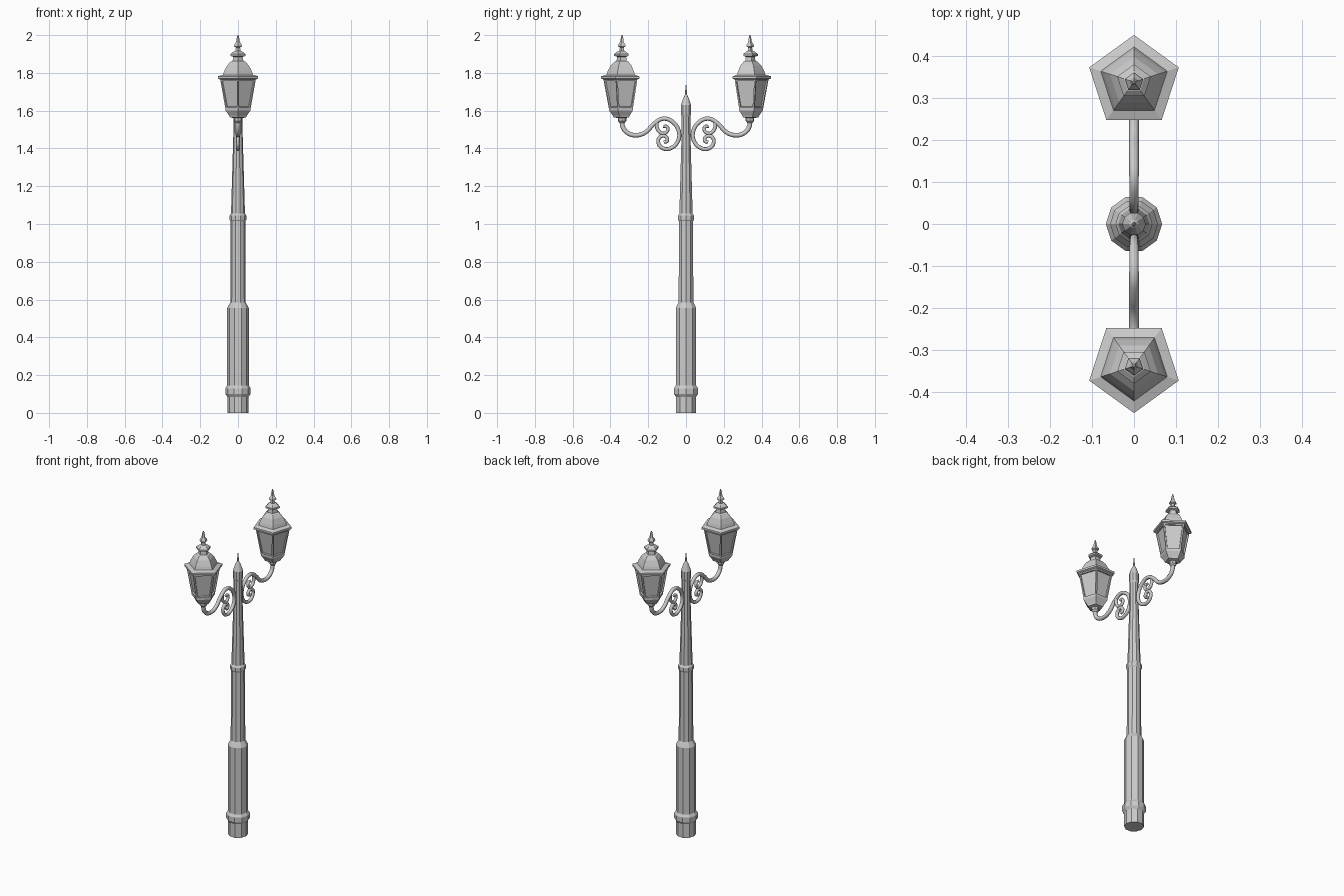
import bpy, bmesh, math
from mathutils import Vector

cube = bpy.data.objects.get("Cube")
if cube:
    bpy.data.objects.remove(cube, do_unlink=True)

metal = bpy.data.materials.new("grey_metal")
metal.use_nodes = True
grey = (0.6, 0.6, 0.6, 1)
metal.diffuse_color = grey
metal.node_tree.nodes["Principled BSDF"].inputs["Base Color"].default_value = grey


def finish(name, bm):
    bmesh.ops.recalc_face_normals(bm, faces=bm.faces)
    mesh = bpy.data.meshes.new(name)
    bm.to_mesh(mesh)
    bm.free()
    mesh.materials.append(metal)
    obj = bpy.data.objects.new(name, mesh)
    bpy.context.collection.objects.link(obj)
    return obj


def turned(name, profile, sides, angle=0, y=0, panes=False):
    """Stack polygon rings from (radius, height) pairs; panes sinks the tall faces."""
    bm = bmesh.new()
    rings = []
    for r, z in profile:
        turn = [angle + math.tau * i / sides for i in range(sides)]
        rings.append([bm.verts.new((r * math.cos(a), y + r * math.sin(a), z)) for a in turn])
    walls = []
    for low, high in zip(rings, rings[1:]):
        for i in range(sides):
            j = (i + 1) % sides
            walls.append(bm.faces.new((low[i], low[j], high[j], high[i])))
    bm.faces.new(rings[0][::-1])
    bm.faces.new(rings[-1])
    if panes:
        bmesh.ops.recalc_face_normals(bm, faces=bm.faces)
        tall = [f for f in walls if max(v.co.z for v in f.verts) - min(v.co.z for v in f.verts) > 0.1]
        bmesh.ops.inset_individual(bm, faces=tall, thickness=0.011)
        bmesh.ops.inset_individual(bm, faces=tall, thickness=0.002, depth=-0.008)
    return finish(name, bm)


def tube(name, points, side, radius, taper=1.0):
    """Sweep a round bar along a smooth path in the y-z plane."""
    curve = bpy.data.curves.new(name, "CURVE")
    curve.dimensions = "3D"
    curve.bevel_depth = radius
    curve.bevel_resolution = 2
    curve.use_fill_caps = True
    curve.resolution_u = 4
    spline = curve.splines.new("BEZIER")
    spline.bezier_points.add(len(points) - 1)
    for i, (p, (y, z)) in enumerate(zip(spline.bezier_points, points)):
        p.co = Vector((0, side * y, z))
        p.handle_left_type = p.handle_right_type = "AUTO"
        p.radius = 1 + (taper - 1) * i / (len(points) - 1)
    curve.materials.append(metal)
    obj = bpy.data.objects.new(name, curve)
    bpy.context.collection.objects.link(obj)


# Post with collars and a pointed tip
turned("post", [
    (.056, 0), (.056, .085), (.067, .1), (.067, .13), (.057, .145), (.057, .555),
    (.041, .585), (.039, 1.015), (.044, 1.022), (.044, 1.045), (.037, 1.055),
    (.024, 1.5), (.024, 1.57), (.028, 1.58), (.028, 1.63), (.012, 1.675),
    (.005, 1.685), (.005, 1.69), (.003, 1.735)], 10)

lantern = [(.02, 1.56), (.045, 1.565), (.05, 1.575), (.07, 1.602), (.07, 1.61),
           (.099, 1.765), (.112, 1.77), (.112, 1.782), (.084, 1.79)]
roof = [(.084, 1.788), (.076, 1.81), (.06, 1.84), (.04, 1.86), (.03, 1.863), (.026, 1.885),
        (.042, 1.89), (.042, 1.9), (.026, 1.912), (.014, 1.917), (.012, 1.935),
        (.023, 1.94), (.02, 1.95), (.011, 1.962), (.007, 1.985), (.003, 2)]

# Long bracket ending in a lower scroll, plus a small upper scroll
bracket = [(.338, 1.565), (.335, 1.515), (.31, 1.483), (.265, 1.47), (.215, 1.485),
           (.17, 1.53), (.12, 1.558), (.07, 1.54), (.038, 1.49), (.042, 1.44),
           (.075, 1.404), (.115, 1.398), (.145, 1.425), (.138, 1.46), (.108, 1.463),
           (.1, 1.44), (.117, 1.432)]
scroll = [(.155, 1.543), (.15, 1.5), (.125, 1.48), (.1, 1.49), (.1, 1.515), (.12, 1.517)]

for label, side in (("front", -1), ("back", 1)):
    out = side * math.pi / 2
    turned(label + "_lantern", lantern, 5, out, side * .338, panes=True)
    turned(label + "_lantern_roof", roof, 5, out, side * .338)
    turned(label + "_lantern_socket", [(.013, 1.535), (.022, 1.545), (.022, 1.565)], 8, 0, side * .338)
    tube(label + "_bracket", bracket, side, .0125, .75)
    tube(label + "_scroll", scroll, side, .01, .8)
